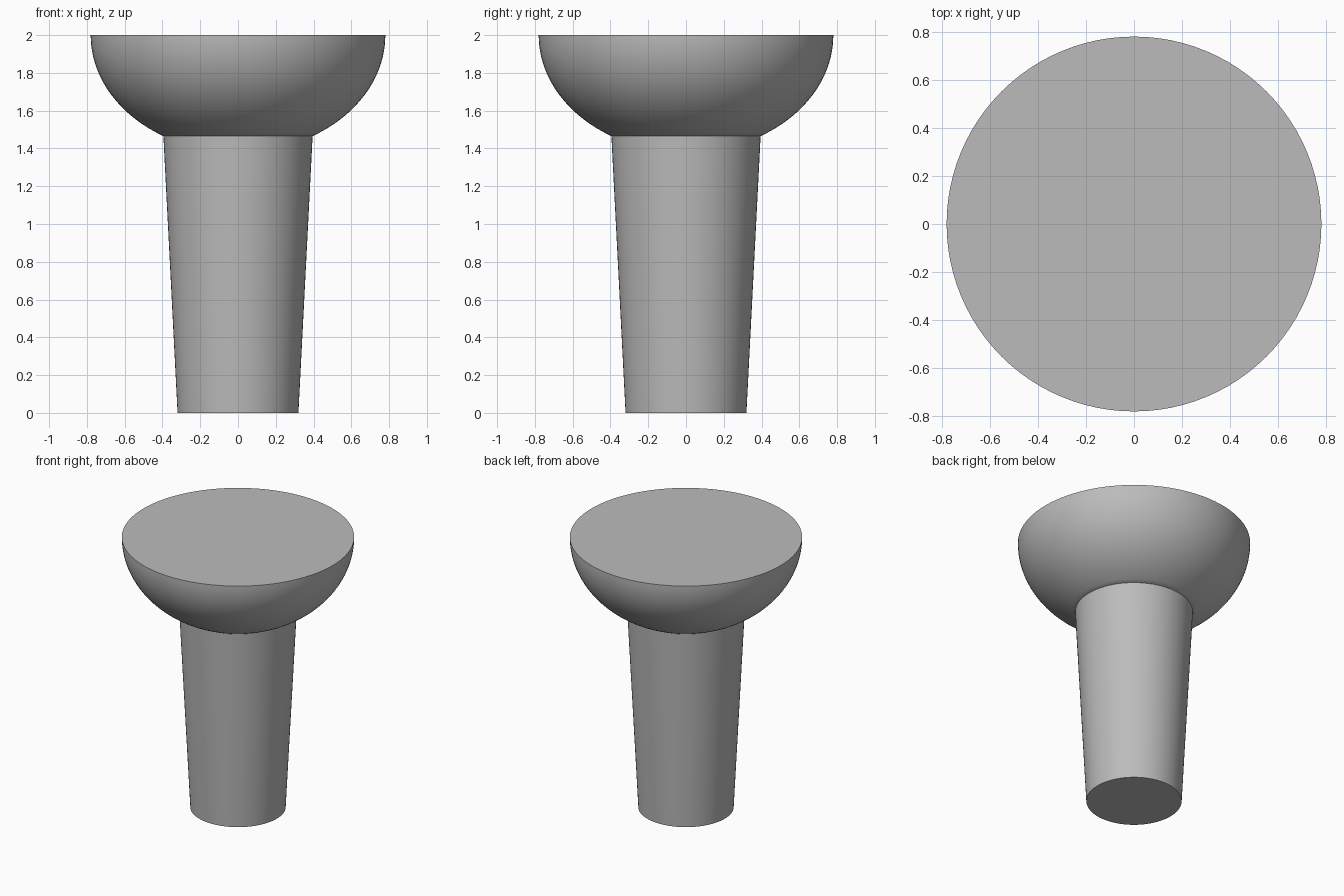
import bpy, bmesh, math

old = bpy.data.objects.get("Cube")
if old:
    bpy.data.objects.remove(old, do_unlink=True)

SIDES = 96
RIM_RADIUS, BOWL_DEPTH = 0.78, 0.62
HEIGHT, JOINT_Z = 2.0, 1.465
FOOT_RADIUS, NECK_RADIUS = 0.32, 0.395

grey = bpy.data.materials.new("plain_grey")
grey.use_nodes = True
colour = (0.5, 0.5, 0.5, 1)
grey.diffuse_color = colour
grey.node_tree.nodes["Principled BSDF"].inputs["Base Color"].default_value = colour


def lathe(name, profile):
    """Spin a profile of (radius, z) points into a capped solid."""
    bm = bmesh.new()
    rings = []
    for r, z in profile:
        rings.append([bm.verts.new((r * math.cos(a), r * math.sin(a), z))
                      for a in (math.tau * i / SIDES for i in range(SIDES))])
    for low, high in zip(rings, rings[1:]):
        for i in range(SIDES):
            j = (i + 1) % SIDES
            bm.faces.new((low[i], low[j], high[j], high[i]))
    bm.faces.new(rings[0][::-1])
    bm.faces.new(rings[-1])
    mesh = bpy.data.meshes.new(name)
    bm.to_mesh(mesh)
    bm.free()
    mesh.materials.append(grey)
    obj = bpy.data.objects.new(name, mesh)
    bpy.context.collection.objects.link(obj)
    bpy.ops.object.select_all(action="DESELECT")
    obj.select_set(True)
    bpy.context.view_layer.objects.active = obj
    bpy.ops.object.shade_smooth_by_angle(angle=math.radians(30))
    return obj


# Tapered stem
lathe("stem", [(FOOT_RADIUS, 0), (NECK_RADIUS, JOINT_Z)])

# Flattened half-ellipsoid head, cut off flat where it meets the stem
STEPS = 24
start = math.asin((HEIGHT - JOINT_Z) / BOWL_DEPTH)
angles = [start * (1 - i / STEPS) for i in range(STEPS + 1)]
lathe("bowl_head", [(RIM_RADIUS * math.cos(a), HEIGHT - BOWL_DEPTH * math.sin(a))
                    for a in angles])
